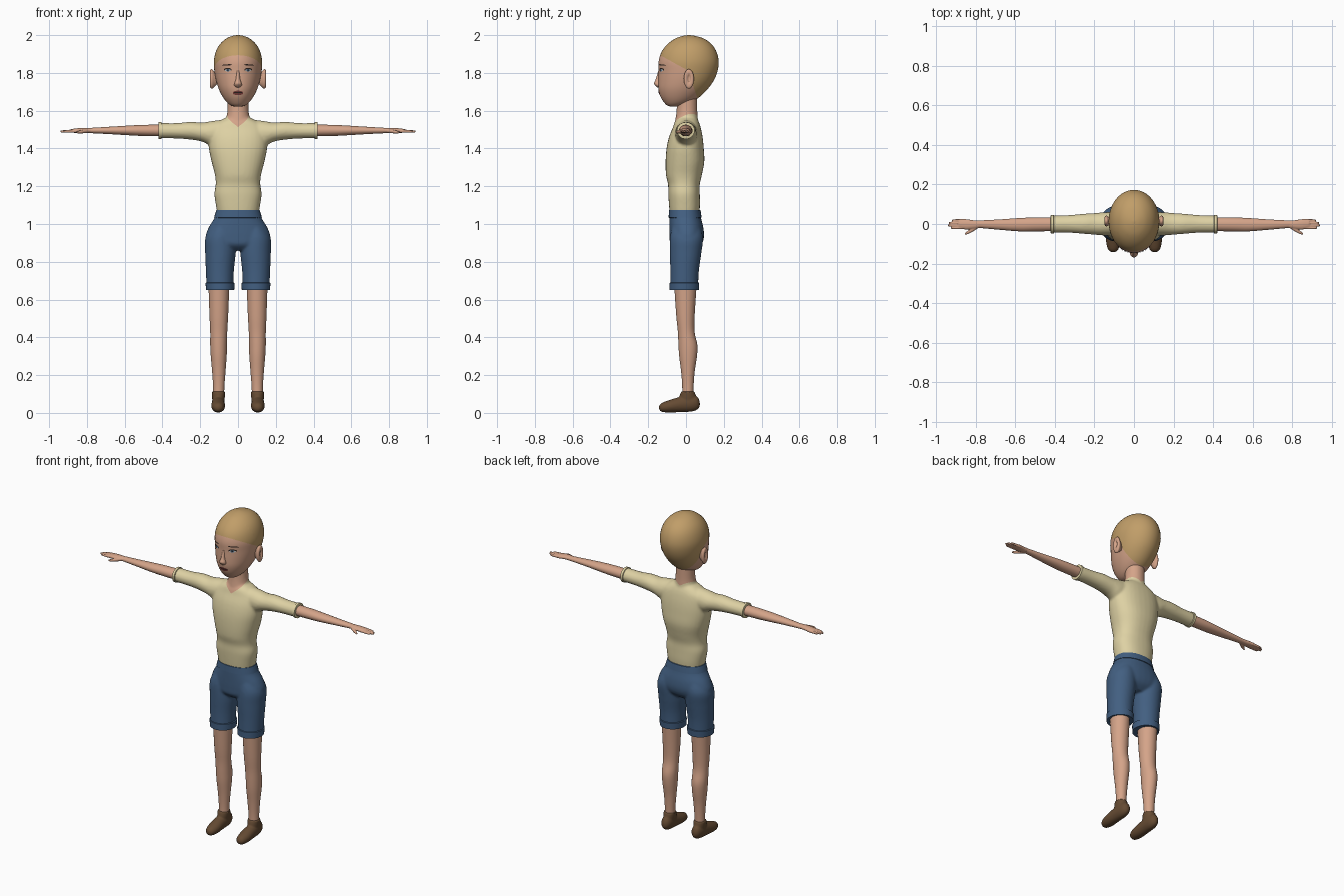
import bpy, bmesh, math
from mathutils import Vector, Matrix
from mathutils.bvhtree import BVHTree

if "Cube" in bpy.data.objects:
    bpy.data.objects.remove(bpy.data.objects["Cube"])


def material(name, *rgb):
    m = bpy.data.materials.new(name)
    m.use_nodes = True
    m.diffuse_color = (*rgb, 1)
    m.node_tree.nodes["Principled BSDF"].inputs["Base Color"].default_value = (*rgb, 1)
    return m


SKIN = material("skin", .66, .37, .25)
SHIRT = material("cream shirt", .73, .64, .37)
DENIM = material("blue denim", .055, .115, .22)
HAIR = material("sandy hair", .53, .34, .14)
SHOE = material("brown leather", .13, .07, .033)
DARK = material("dark brown", .025, .015, .012)
IRIS = material("eye blue", .06, .16, .3)
WHITE = material("eye white", .6, .58, .55)
LIPS = material("lip red", .2, .05, .045)

parts = []


def add(name, bm, mat, mirror=False):
    bmesh.ops.recalc_face_normals(bm, faces=bm.faces)
    mesh = bpy.data.meshes.new(name)
    bm.to_mesh(mesh)
    bm.free()
    ob = bpy.data.objects.new(name, mesh)
    bpy.context.collection.objects.link(ob)
    mesh.materials.append(mat)
    if mirror:
        ob.modifiers.new("mirror", "MIRROR").use_mirror_merge = False
    parts.append(ob)
    return ob


def resample(rows, steps):
    """Smooth curve through the stations."""
    out = []
    for i in range(len(rows) - 1):
        p, q, r, s = (rows[max(0, min(len(rows) - 1, i + k))] for k in (-1, 0, 1, 2))
        for k in range(steps):
            t = k / steps
            out.append([b + t * (c - a) / 2 + t * t * (a - 2.5 * b + 2 * c - d / 2)
                        + t ** 3 * (1.5 * (b - c) + (d - a) / 2)
                        for a, b, c, d in zip(p, q, r, s)])
    return out + [rows[-1]]


def loft(name, mat, axis, rows, mirror=False, steps=4, sides=32, power=2.0):
    """Skin rounded sections: each row is position, then min/max of both cross axes."""
    bm = bmesh.new()
    rings = []
    for t, a0, a1, b0, b1 in resample(rows, steps):
        ring = []
        for k in range(sides):
            ang = math.tau * k / sides
            c, s = math.cos(ang), math.sin(ang)
            a = (a0 + a1) / 2 + (a1 - a0) / 2 * math.copysign(abs(c) ** (2 / power), c)
            b = (b0 + b1) / 2 + (b1 - b0) / 2 * math.copysign(abs(s) ** (2 / power), s)
            ring.append(bm.verts.new({"x": (t, a, b), "y": (a, t, b), "z": (a, b, t)}[axis]))
        rings.append(ring)
    for lo, hi in zip(rings, rings[1:]):
        for k in range(sides):
            n = (k + 1) % sides
            bm.faces.new((lo[k], lo[n], hi[n], hi[k]))
    bm.faces.new(rings[0])
    bm.faces.new(rings[-1])
    return add(name, bm, mat, mirror)


def centred(rows):
    return [(z, -w, w, f, b) for z, w, f, b in rows]


def fuse(name, mat, sources, voxel=.007, smooth=6, mirror=False):
    """Blend overlapping lofts into one soft surface."""
    bm = bmesh.new()
    graph = bpy.context.evaluated_depsgraph_get()
    for ob in sources:
        bm.from_mesh(ob.evaluated_get(graph).to_mesh())
    for ob in sources:
        parts.remove(ob)
        bpy.data.objects.remove(ob)
    ob = add(name, bm, mat)
    mod = ob.modifiers.new("blend", "REMESH")
    mod.mode, mod.voxel_size = "VOXEL", voxel
    mod = ob.modifiers.new("soften", "SMOOTH")
    mod.factor, mod.iterations = .5, smooth
    graph = bpy.context.evaluated_depsgraph_get()
    ob.data = bpy.data.meshes.new_from_object(ob.evaluated_get(graph))
    ob.modifiers.clear()
    ob.data.materials.clear()
    ob.data.materials.append(mat)
    if mirror:
        ob.modifiers.new("mirror", "MIRROR").use_mirror_merge = False
    return ob


def recolour(ob, mat, planes, rule):
    """Cut along planes and recolour the faces on their positive side."""
    ob.data.materials.append(mat)
    bm = bmesh.new()
    bm.from_mesh(ob.data)
    planes = [(Vector(p), Vector(n)) for p, n in planes]
    for p, n in planes:
        bmesh.ops.bisect_plane(bm, geom=bm.verts[:] + bm.edges[:] + bm.faces[:],
                               plane_co=p, plane_no=n)
    for f in bm.faces:
        c = f.calc_center_median()
        f.material_index = int(rule((c - p).dot(n) > 0 for p, n in planes))
    bm.to_mesh(ob.data)
    bm.free()


# Shirt, sleeves and neck
torso = loft("torso", SHIRT, "z", centred([
    (1.05, .108, -.085, .07), (1.1, .117, -.09, .074), (1.16, .125, -.094, .073),
    (1.21, .118, -.095, .073), (1.26, .122, -.106, .084), (1.33, .14, -.108, .097),
    (1.4, .154, -.103, .094), (1.46, .155, -.09, .088), (1.51, .145, -.07, .078),
    (1.54, .11, -.06, .068), (1.565, .06, -.045, .055)]), power=2.3)
sleeves = loft("sleeves", SHIRT, "x", [
    (.06, -.055, .06, 1.42, 1.555), (.14, -.058, .06, 1.415, 1.545),
    (.19, -.055, .056, 1.436, 1.537), (.25, -.05, .052, 1.447, 1.541),
    (.33, -.044, .045, 1.453, 1.534), (.42, -.044, .042, 1.454, 1.535)], True)
neck = loft("neck", SKIN, "z", centred([
    (1.46, .068, -.062, .068), (1.54, .066, -.058, .064),
    (1.6, .056, -.05, .06), (1.7, .055, -.045, .06)]))
shirt = fuse("shirt_and_neck", SHIRT, [torso, sleeves, neck])
recolour(shirt, SKIN, [((0, -.065, 1.515), (s * .67, -.36, 1)) for s in (-1, 1)], all)
loft("sleeve_cuffs", SHIRT, "x", [
    (.404, -.044, .042, 1.454, 1.535), (.406, -.048, .046, 1.45, 1.539),
    (.42, -.048, .046, 1.45, 1.539), (.422, -.04, .038, 1.458, 1.531)], True, steps=1)

# Shorts
hips = loft("hips", DENIM, "z", centred([
    (.86, .07, -.05, .05), (.89, .15, -.082, .082), (.93, .172, -.087, .095),
    (.98, .156, -.088, .092), (1.03, .126, -.088, .08), (1.07, .113, -.087, .073)]), power=2.2)
legs = loft("shorts_legs", DENIM, "z", [
    (.655, .025, .166, -.083, .064), (.75, .022, .17, -.083, .068),
    (.85, .012, .174, -.086, .082), (.93, .015, .172, -.085, .09),
    (1, .03, .13, -.07, .07)], True)
fuse("shorts", DENIM, [hips, legs])
loft("waistband", DENIM, "z", centred([
    (1.032, .12, -.085, .076), (1.034, .127, -.092, .083),
    (1.073, .115, -.09, .077), (1.075, .108, -.085, .07)]), steps=1, power=2.2)
loft("shorts_hems", DENIM, "z", [
    (.652, .032, .16, -.078, .058), (.65, .02, .169, -.087, .068),
    (.688, .018, .172, -.087, .07), (.69, .024, .168, -.082, .065)], True, steps=1)

# Bare legs and shoes
loft("legs", SKIN, "z", [
    (.07, .074, .132, -.02, .038), (.14, .072, .132, -.02, .04),
    (.22, .066, .137, -.026, .046), (.3, .06, .144, -.036, .058),
    (.36, .058, .147, -.04, .06), (.43, .057, .147, -.043, .045),
    (.52, .052, .151, -.052, .046), (.7, .045, .157, -.064, .058)], True)
foot = loft("foot", SHOE, "y", [
    (-.143, .098, .112, .02, .036), (-.13, .08, .13, .006, .052),
    (-.09, .069, .141, .002, .067), (-.03, .07, .14, .004, .085),
    (.03, .071, .137, .007, .095), (.06, .08, .128, .018, .085),
    (.073, .096, .112, .035, .06)])
ankle = loft("ankle", SHOE, "z", [
    (.03, .075, .133, -.03, .05), (.08, .07, .137, -.035, .054),
    (.113, .068, .138, -.026, .045)])
fuse("shoes", SHOE, [foot, ankle], .005, 3, True)

# Arms, hands and fingers
loft("forearms", SKIN, "x", [
    (.38, -.036, .034, 1.464, 1.526), (.5, -.037, .033, 1.466, 1.525),
    (.58, -.037, .03, 1.47, 1.521), (.68, -.029, .023, 1.476, 1.515),
    (.78, -.02, .018, 1.481, 1.509), (.8, -.02, .018, 1.482, 1.508)], True, sides=24)
hand = [loft("palm", SKIN, "x", [
    (.77, -.019, .017, 1.482, 1.508), (.81, -.025, .019, 1.482, 1.509),
    (.85, -.028, .024, 1.482, 1.507), (.885, -.02, .02, 1.484, 1.502)])]
for i, tip in enumerate((.926, .94, .936, .92)):
    y = -.0195 + .0125 * i
    hand.append(loft("finger", SKIN, "x", [
        (.85, y - .007, y + .007, 1.484, 1.502), (tip - .012, y - .006, y + .006, 1.484, 1.497),
        (tip, y - .003, y + .003, 1.487, 1.493)], sides=12))
hand.append(loft("thumb", SKIN, "x", [
    (.79, -.022, -.002, 1.483, 1.504), (.82, -.042, -.018, 1.48, 1.5),
    (.845, -.053, -.038, 1.479, 1.493), (.855, -.054, -.047, 1.482, 1.489)], sides=12))
fuse("hands", SKIN, hand, .003, 2, True)

# Head with hair
head = loft("head", SKIN, "z", centred([
    (1.622, .018, -.08, -.045), (1.628, .038, -.1, -.015), (1.645, .06, -.117, .03),
    (1.675, .082, -.135, .075), (1.715, .102, -.146, .115), (1.76, .116, -.147, .147),
    (1.81, .125, -.145, .167), (1.86, .128, -.145, .173), (1.91, .118, -.13, .162),
    (1.95, .097, -.1, .137), (1.98, .065, -.06, .098), (1.995, .032, -.02, .052),
    (2, .004, .01, .018)]), sides=48)
recolour(head, HAIR, [((0, -.13, 1.89), (0, .55, 1)), ((0, .06, 1.67), (0, 1, .36))], any)

# Nose and ears
loft("nose", SKIN, "z", centred([
    (1.722, .006, -.15, -.135), (1.732, .019, -.161, -.13), (1.745, .019, -.169, -.13),
    (1.765, .012, -.161, -.13), (1.8, .008, -.15, -.13), (1.825, .004, -.143, -.13)]), sides=20)
loft("ears", SKIN, "x", [
    (.105, .005, .025, 1.745, 1.785), (.125, -.005, .034, 1.727, 1.806),
    (.138, -.012, .042, 1.716, 1.82), (.147, -.007, .038, 1.723, 1.814),
    (.148, .004, .028, 1.742, 1.798), (.142, .012, .02, 1.755, 1.785)], True, sides=24)

# Painted face details, laid on the head surface
graph = bpy.context.evaluated_depsgraph_get()
surface = BVHTree.FromObject(head, graph)


def patch(name, mat, x, z, rx, rz, tilt=0, lift=.002, mirror=True):
    bm = bmesh.new()
    bmesh.ops.create_circle(bm, cap_ends=True, cap_tris=True, segments=20, radius=1)
    bmesh.ops.subdivide_edges(bm, edges=bm.edges[:], cuts=1)
    turn = Matrix.Rotation(tilt, 2)
    for v in bm.verts:
        d = turn @ Vector((v.co.x * rx, v.co.y * rz))
        hit = surface.ray_cast(Vector((x + d.x, -1, z + d.y)), Vector((0, 1, 0)))[0]
        v.co = (hit.x, hit.y - lift, hit.z)
    add(name, bm, mat, mirror)


patch("eyelashes", DARK, .054, 1.817, .021, .009)
patch("eyes", WHITE, .054, 1.814, .017, .006, lift=.003)
patch("irises", IRIS, .054, 1.814, .009, .0065, lift=.004)
patch("pupils", DARK, .054, 1.814, .004, .004, lift=.005)
patch("eyebrows", DARK, .058, 1.842, .028, .0035, -.06)
patch("lips", LIPS, 0, 1.694, .028, .012, mirror=False)
patch("mouth_line", DARK, 0, 1.696, .025, .0025, lift=.003, mirror=False)

# Smooth shading with crisp cuff edges
bpy.ops.object.select_all(action="DESELECT")
for ob in parts:
    ob.select_set(True)
bpy.context.view_layer.objects.active = head
bpy.ops.object.shade_smooth_by_angle(angle=math.radians(45))
